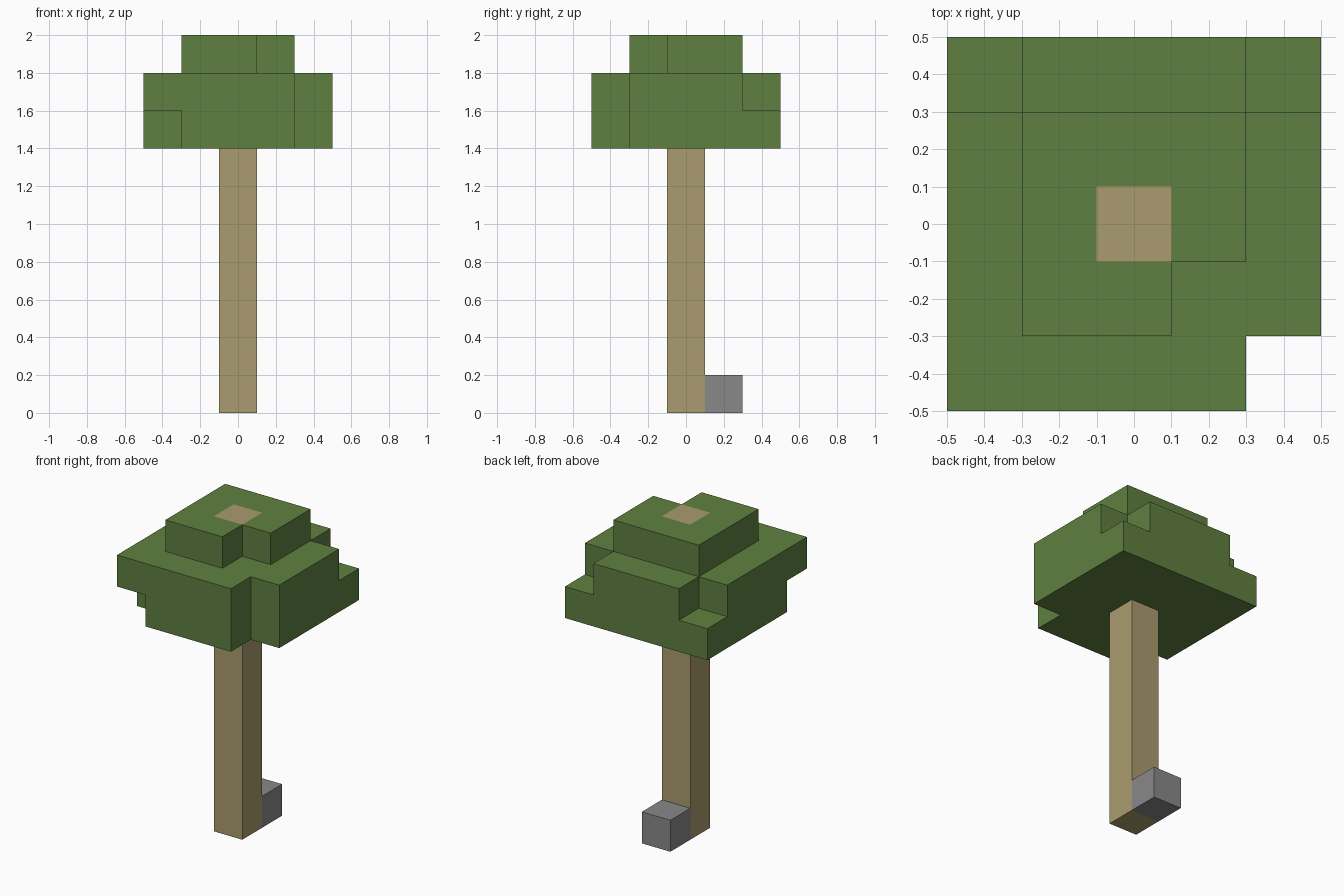
import bpy
import bmesh
from mathutils import Vector
from itertools import product

default = bpy.data.objects.get("Cube")
if default:
    bpy.data.objects.remove(default, do_unlink=True)

CELL = 0.2


def make_material(name, rgb):
    mat = bpy.data.materials.new(name)
    mat.use_nodes = True
    color = (*rgb, 1.0)
    mat.diffuse_color = color
    mat.node_tree.nodes["Principled BSDF"].inputs["Base Color"].default_value = color
    return mat


def build_blocks(name, cells, mat, hidden_by=()):
    """Outer skin of a set of grid cells; faces against hidden_by are left out."""
    solid = set(cells) | set(hidden_by)
    bm = bmesh.new()
    for cell in cells:
        center = Vector((cell[0], cell[1], cell[2] + 0.5)) * CELL
        for axis, sign in product(range(3), (-1, 1)):
            step = [0, 0, 0]
            step[axis] = sign
            if tuple(c + s for c, s in zip(cell, step)) in solid:
                continue
            n = Vector(step)
            u = Vector([float(i == (axis + 1) % 3) for i in range(3)])
            v = n.cross(u)
            corners = (-u - v, u - v, u + v, v - u)
            bm.faces.new([bm.verts.new(center + (n + c) * CELL / 2) for c in corners])
    bmesh.ops.remove_doubles(bm, verts=bm.verts, dist=CELL / 100)
    mesh = bpy.data.meshes.new(name)
    bm.to_mesh(mesh)
    bm.free()
    mesh.materials.append(mat)
    obj = bpy.data.objects.new(name, mesh)
    bpy.context.collection.objects.link(obj)
    return obj


def layer(radius, z, missing):
    """Square layer of cells with the given corner signs left out."""
    span = range(-radius, radius + 1)
    gaps = {(sx * radius, sy * radius) for sx, sy in missing}
    return {(x, y, z) for x in span for y in span if (x, y) not in gaps}


leaf_green = make_material("leaf green", (0.114, 0.216, 0.051))
wood_tan = make_material("wood tan", (0.402, 0.332, 0.156))
stone_gray = make_material("stone gray", (0.25, 0.25, 0.25))

# Trunk, running up through the crown to its top
trunk_cells = {(0, 0, z) for z in range(10)}
build_blocks("trunk", trunk_cells, wood_tan)

# Crown: two wide layers with missing corners and a small cap
crown_cells = (
    layer(2, 7, [(1, -1), (-1, -1)])
    | layer(2, 8, [(1, -1), (-1, 1), (1, 1)])
    | layer(1, 9, [(1, -1)])
) - trunk_cells
build_blocks("leaf_crown", crown_cells, leaf_green, trunk_cells)

# Stone block at the back of the trunk
build_blocks("stone_block", {(0, 1, 0)}, stone_gray)
